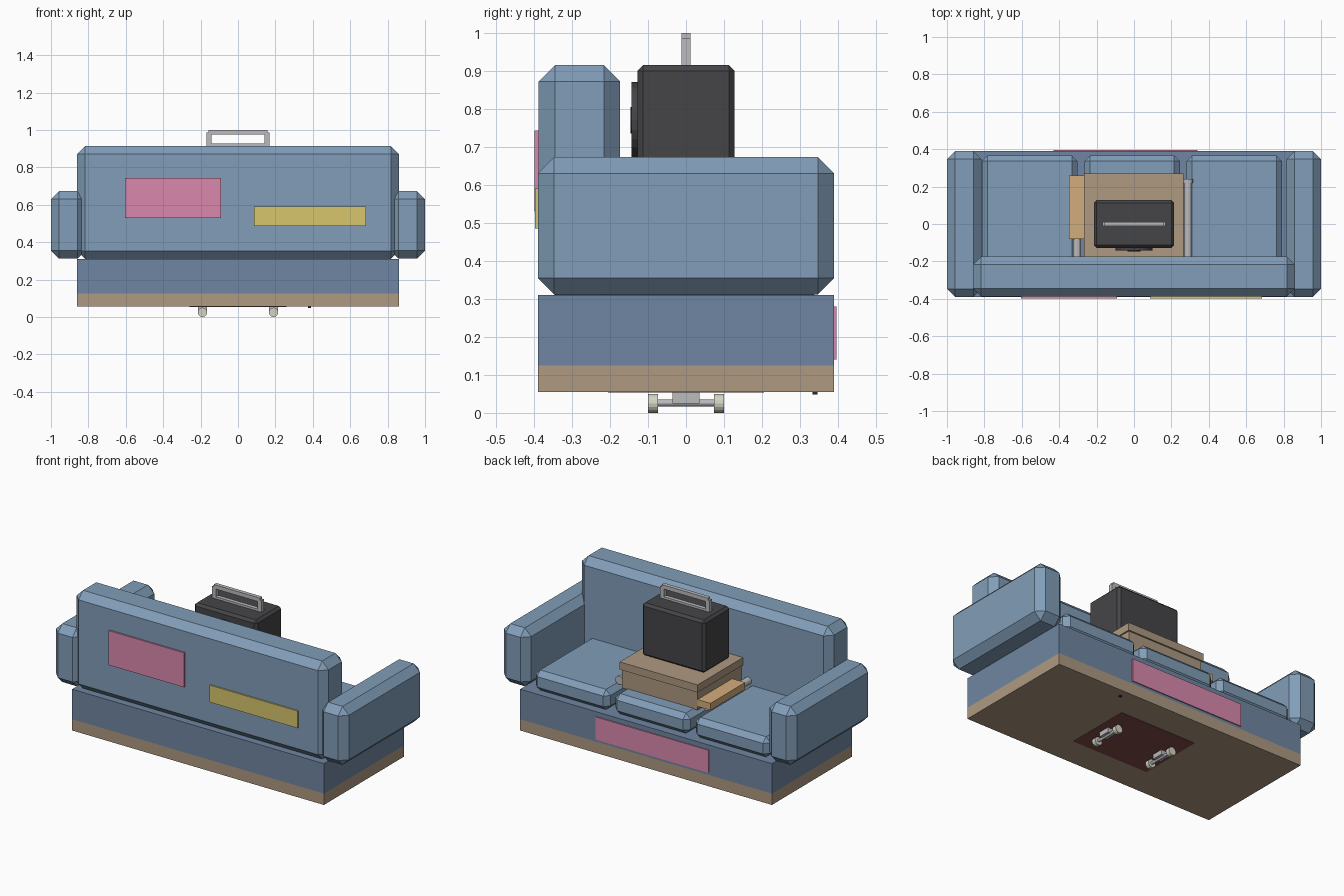
import bpy, bmesh, math
from mathutils import Matrix

if "Cube" in bpy.data.objects:
    bpy.data.objects.remove(bpy.data.objects["Cube"])


def mat(name, r, g, b):
    m = bpy.data.materials.new(name)
    m.diffuse_color = (r, g, b, 1)
    m.use_nodes = True
    m.node_tree.nodes["Principled BSDF"].inputs["Base Color"].default_value = m.diffuse_color
    return m


BLUE = mat("blue_fabric", .22, .34, .48)
NAVY = mat("base_fabric", .16, .24, .36)
WOOD = mat("wood", .42, .32, .22)
ORANGE = mat("light_board", .65, .42, .2)
BLACK = mat("black_case", .06, .06, .065)
DARK = mat("dark_rubber", .02, .02, .02)
METAL = mat("metal", .5, .5, .52)
WHEEL = mat("wheel_cream", .65, .65, .55)
PINK = mat("pink", .7, .25, .42)
YELLOW = mat("yellow", .68, .57, .15)
RED = mat("red_plate", .22, .07, .06)


def finish(bm, name, material):
    me = bpy.data.meshes.new(name)
    bm.to_mesh(me)
    bm.free()
    me.materials.append(material)
    ob = bpy.data.objects.new(name, me)
    bpy.context.collection.objects.link(ob)
    return ob


def box(name, x, y, z, material, chamfer=0):
    """Box from (min, max) ranges with an optional flat chamfer."""
    bm = bmesh.new()
    bmesh.ops.create_cube(bm, size=1)
    for v in bm.verts:
        v.co = [(r[0] + r[1]) / 2 + c * (r[1] - r[0]) for r, c in zip((x, y, z), v.co)]
    if chamfer:
        bmesh.ops.bevel(bm, geom=bm.edges[:], offset=chamfer, segments=1,
                        affect='EDGES', profile=.5)
    return finish(bm, name, material)


def rod(name, x, y, z, radius, material, sides=12, r2=None):
    """Cylinder along y; y is the (start, end) range."""
    bm = bmesh.new()
    bmesh.ops.create_cone(bm, cap_ends=True, segments=sides, radius1=radius,
                          radius2=radius if r2 is None else r2, depth=y[1] - y[0])
    m = Matrix.Translation((x, (y[0] + y[1]) / 2, z)) @ Matrix.Rotation(math.radians(-90), 4, 'X')
    bmesh.ops.transform(bm, matrix=m, verts=bm.verts)
    return finish(bm, name, material)


# Base
box("base_board", (-.86, .86), (-.39, .39), (.055, .125), WOOD)
box("base_upholstery", (-.86, .86), (-.39, .39), (.125, .31), NAVY)
box("bottom_plate", (-.26, .26), (-.205, .205), (.053, .06), RED)
box("bottom_stud", (.375, .39), (.333, .346), (.049, .06), DARK)

# Sofa body
box("backrest", (-.86, .86), (-.388, -.173), (.31, .915), BLUE, .043)
for side, s in (("left", -1), ("right", 1)):
    box(side + "_arm", tuple(sorted((s * .815, s * 1.0))), (-.39, .39), (.312, .673), BLUE, .043)
for i, c in enumerate((-.557, -.01, .536)):
    box(f"seat_cushion_{i + 1}", (c - .255, c + .255), (-.25, .366), (.31, .435), BLUE, .03)

# Patches
box("front_pink_patch", (-.605, -.09), (-.398, -.38), (.53, .743), PINK)
box("front_yellow_patch", (.085, .685), (-.397, -.38), (.485, .59), YELLOW)
box("back_pink_patch", (-.43, .34), (.385, .396), (.14, .28), PINK)

# Wooden crate with lid, side board and rods
box("crate", (-.26, .255), (-.17, .26), (.43, .55), WOOD)
box("crate_lid", (-.268, .264), (-.175, .27), (.545, .592), WOOD)
box("side_board", (-.348, -.2), (-.08, .258), (.452, .495), ORANGE)
for side, x in (("left", -.305), ("right", .288)):
    rod(side + "_rod", x, (-.24, .225), .46, .022, METAL)
    rod(side + "_rod_cap", x, (.22, .24), .46, .027, METAL)

# Black speaker case with handle
box("speaker_case", (-.215, .215), (-.128, .128), (.59, .915), BLACK, .015)
rod("speaker_rim", 0, (-.143, -.12), .77, .1, BLACK, 24)
rod("speaker_dome", 0, (-.146, -.14), .77, .035, DARK, 16)
for side, s in (("left", -1), ("right", 1)):
    box(side + "_handle_post", tuple(sorted((s * .143, s * .168))), (-.012, .012), (.912, .987), METAL)
box("handle_grip", (-.157, .157), (-.012, .012), (.975, 1.0), METAL)
box("handle_foot", (-.143, .143), (-.012, .012), (.912, .928), METAL)

# Skate trucks and wheels
for end, x in (("left", -.19), ("right", .19)):
    box(end + "_truck_block", (x - .025, x + .025), (-.035, .035), (.025, .056), METAL)
    rod(end + "_axle", x, (-.095, .095), .026, .009, METAL)
    for j, s in enumerate((-1, 1)):
        rod(f"{end}_wheel_{j + 1}", x, tuple(sorted((s * .074, s * .1))), .025, .025, WHEEL, 16)
